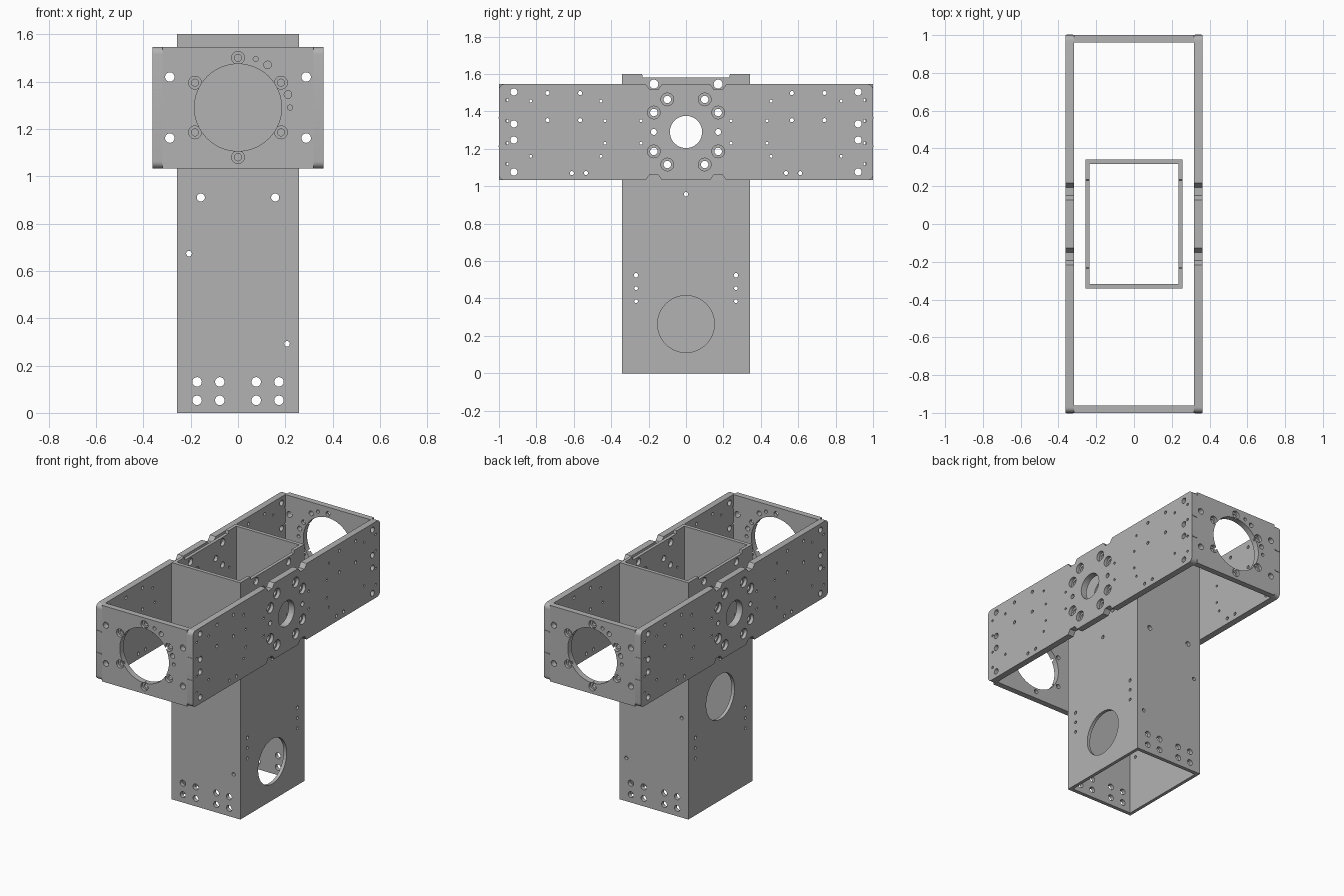
import bpy, bmesh
from math import cos, sin, pi, radians
from mathutils import Vector

default = bpy.data.objects.get("Cube")
if default:
    bpy.data.objects.remove(default, do_unlink=True)

gray = bpy.data.materials.new("plate_gray")
gray.use_nodes = True
COLOR = (0.45, 0.45, 0.45, 1)
gray.diffuse_color = COLOR
gray.node_tree.nodes["Principled BSDF"].inputs["Base Color"].default_value = COLOR

HUB = 1.29                      # height of the beam centre line
LOW, HIGH = 1.032, 1.546        # beam bottom and top


# Plate coordinates: u along the plate, v up, w outward from the model centre
def side_map(sign):
    return lambda u, v, w: Vector((sign * w, u, v))


def end_map(sign):
    return lambda u, v, w: Vector((u, sign * w, v))


def add_prism(bm, outline, place, w0, w1):
    bottom = [bm.verts.new(place(u, v, w0)) for u, v in outline]
    top = [bm.verts.new(place(u, v, w1)) for u, v in outline]
    bm.faces.new(bottom)
    bm.faces.new(top)
    n = len(outline)
    for i in range(n):
        j = (i + 1) % n
        bm.faces.new((bottom[i], bottom[j], top[j], top[i]))


def circle(u, v, r):
    n = 64 if r > 0.05 else 24 if r > 0.015 else 16
    return [(u + r * cos(2 * pi * i / n), v + r * sin(2 * pi * i / n)) for i in range(n)]


def make_object(name, outlines, place, w0, w1):
    bm = bmesh.new()
    for outline in outlines:
        add_prism(bm, outline, place, w0, w1)
    bmesh.ops.recalc_face_normals(bm, faces=bm.faces[:])
    mesh = bpy.data.meshes.new(name)
    bm.to_mesh(mesh)
    bm.free()
    obj = bpy.data.objects.new(name, mesh)
    bpy.context.collection.objects.link(obj)
    return obj


def make_plate(name, outline, place, w0, w1, holes, bores=(), slots=()):
    """Extrude an outline, drill through holes, then sink bores and slots."""
    plate = make_object(name, [outline], place, w0, w1)
    mid = (w0 + w1) / 2
    cuts = [([circle(*h) for h in holes], w0 - 0.05, w1 + 0.05)]
    if bores:
        cuts.append(([circle(*b) for b in bores], mid, w1 + 0.05))
    if slots:
        cuts.append((slots, w1 - 0.008, w1 + 0.05))
    cutters = []
    for shapes, a, b in cuts:
        cutter = make_object("cutter", shapes, place, a, b)
        cutter.hide_render = True
        cutters.append(cutter)
        mod = plate.modifiers.new("drill", "BOOLEAN")
        mod.operation = "DIFFERENCE"
        mod.solver = "EXACT"
        mod.object = cutter
    graph = bpy.context.evaluated_depsgraph_get()
    mesh = bpy.data.meshes.new_from_object(plate.evaluated_get(graph))
    plate.modifiers.clear()
    plate.data = mesh
    for cutter in cutters:
        bpy.data.objects.remove(cutter, do_unlink=True)
    mesh.name = name
    mesh.materials.clear()
    mesh.materials.append(gray)
    bpy.ops.object.select_all(action="DESELECT")
    plate.select_set(True)
    bpy.context.view_layer.objects.active = plate
    bpy.ops.object.shade_smooth_by_angle(angle=radians(30))
    return plate


def mirror_u(points):
    return [(s * u, v, r) for u, v, r in points for s in (-1, 1)]


def mirror_v(points):
    return [(u, HUB + s * dv, r) for u, dv, r in points for s in (-1, 1)]


def rect(u0, u1, v0, v1):
    return [(u0, v0), (u1, v0), (u1, v1), (u0, v1)]


# Hole pattern shared by the rails and the tower sides
RING = mirror_u(mirror_v([(0.1, 0.174, 0), (0.172, 0.104, 0)]))
hub_holes = [(u, v, 0.02) for u, v, r in RING]
hub_holes += [(0, HUB, 0.086)] + mirror_u([(0.172, HUB, 0.016)])
hub_holes += mirror_u(mirror_v([(0.24, 0.06, 0.008)]))

# Rail holes
rail_holes = mirror_u(mirror_v([
    (0.92, 0.214, 0.019), (0.92, 0.043, 0.019),
    (0.956, 0.17, 0.008), (0.956, 0.06, 0.008), (0.433, 0.06, 0.008)]))
rail_holes += mirror_u([(u, v, 0.011) for u in (0.566, 0.74) for v in (1.353, 1.498)])
rail_holes += mirror_u([(u, v, 0.008) for u in (0.455, 0.83) for v in (1.16, 1.455)])
rail_holes += mirror_u([(0.535, 1.07, 0.011), (0.61, 1.07, 0.011)])
rail_bores = [(u, v, 0.034) for u, v, r in RING]


# Rail outline: rounded corners and four shallow notches
def rail_outline():
    r = 0.03
    corner = [(1 - r + r * cos(a), r - r * sin(a))
              for a in (pi / 2 * i / 6 for i in range(7))]
    notch = [(0.128, 0), (0.15, 0.03), (0.194, 0.03), (0.216, 0)]
    half = notch + corner[::-1]
    lower = [(-u, LOW + d) for u, d in reversed(half)] + [(u, LOW + d) for u, d in half]
    upper = [(u, HIGH - d) for u, d in reversed(half)] + [(-u, HIGH - d) for u, d in half]
    return lower + upper


for name, s in (("right_rail", -1), ("left_rail", 1)):
    make_plate(name, rail_outline(), side_map(s), 0.318, 0.362,
               hub_holes + rail_holes, rail_bores)

# Beam end plates with a large round opening and a bolt circle
bolts = [(0.21 * sin(pi / 3 * i), HUB + 0.21 * cos(pi / 3 * i), 0.015) for i in range(6)]
end_holes = [(0, HUB, 0.184)] + bolts + mirror_u(mirror_v([(0.288, 0.129, 0.02)]))
extra_holes = [(0.075, 1.495, 0.011), (0.125, 1.47, 0.016),
               (0.211, 1.345, 0.016), (0.22, HUB, 0.011)]
end_bores = [(u, v, 0.027) for u, v, r in bolts]
for name, s in (("front_end_plate", -1), ("back_end_plate", 1)):
    turned = [(-s * u, v, r) for u, v, r in extra_holes]
    make_plate(name, rect(-0.318, 0.318, LOW, HIGH), end_map(s), 0.96, 1.0,
               end_holes + turned, end_bores)

# Tower front and back plates
face_holes = mirror_u([(u, v, 0.02) for u in (0.077, 0.173) for v in (0.053, 0.131)])
face_holes += mirror_u([(0.157, 0.91, 0.017)])
face_holes += [(-0.207, 0.673, 0.012), (0.207, 0.292, 0.012)]
for name, s in (("tower_front", -1), ("tower_back", 1)):
    make_plate(name, rect(-0.257, 0.257, 0, 1.6), end_map(s), 0.317, 0.342, face_holes)

# Tower side plates with a lowered top edge and one access opening each
side_outline = [(-0.317, 0), (0.317, 0), (0.317, 1.6), (0.235, 1.6), (0.23, 1.58),
                (-0.23, 1.58), (-0.235, 1.6), (-0.317, 1.6)]
side_holes = hub_holes + mirror_u([(0.172, HIGH, 0.024), (0.267, 0.524, 0.012),
                                   (0.267, 0.455, 0.01), (0.267, 0.385, 0.01)])
side_holes.append((0, 0.957, 0.012))
for name, s, height in (("tower_left", 1, 0.263), ("tower_right", -1, 0.7)):
    make_plate(name, side_outline, side_map(s), 0.235, 0.257,
               side_holes + [(0, height, 0.152)])

# Short corner tabs closing the rail ends, leaving narrow joint gaps
for side in (-1, 1):
    for end in (-1, 1):
        tab = make_object("joint_tab", [rect(0.322, 0.358, v - 0.004, v + 0.004)
                                        for v in (1.215, 1.365)],
                          lambda u, v, w: Vector((side * u, end * w, v)), 0.998, 1.003)
        tab.data.materials.append(gray)
